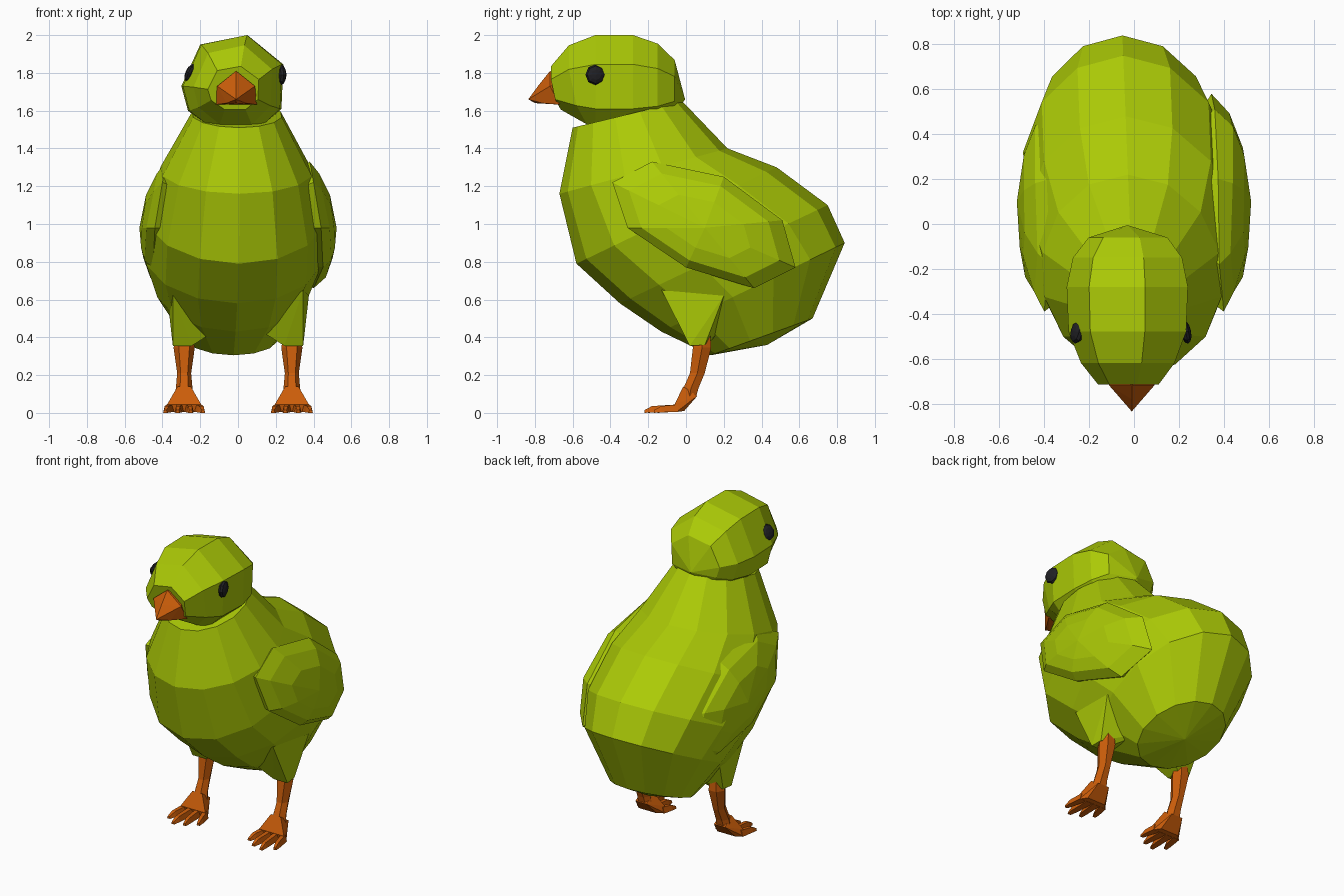
import bpy, bmesh
from math import sin, cos, pi, radians
from mathutils import Vector, Matrix

if "Cube" in bpy.data.objects:
    bpy.data.objects.remove(bpy.data.objects["Cube"])


def material(name, rgb):
    m = bpy.data.materials.new(name)
    m.diffuse_color = (*rgb, 1)
    m.use_nodes = True
    m.node_tree.nodes["Principled BSDF"].inputs["Base Color"].default_value = m.diffuse_color
    return m


GREEN = material("green_down", (0.41, 0.59, 0.002))
ORANGE = material("orange_skin", (0.60, 0.11, 0.003))
BLACK = material("eye_black", (0.015, 0.015, 0.018))


def finish(bm, name, mat):
    bmesh.ops.recalc_face_normals(bm, faces=bm.faces)
    me = bpy.data.meshes.new(name)
    bm.to_mesh(me)
    bm.free()
    me.materials.append(mat)
    ob = bpy.data.objects.new(name, me)
    bpy.context.collection.objects.link(ob)
    return ob


def loft(name, rings, mat, tips=(None, None), xf=None):
    """Skin a list of point rings; each end is closed flat or by a fan to a tip."""
    bm = bmesh.new()
    vs = [[bm.verts.new(p) for p in r] for r in rings]
    n = len(vs[0])
    for a, b in zip(vs, vs[1:]):
        for i in range(n):
            j = (i + 1) % n
            bm.faces.new((a[i], a[j], b[j], b[i]))
    for ring, tip in zip((vs[0], vs[-1]), tips):
        if tip is None:
            bm.faces.new(ring)
        else:
            t = bm.verts.new(tip)
            for i in range(n):
                bm.faces.new((ring[i], ring[(i + 1) % n], t))
    if xf:
        bm.transform(xf)
    return finish(bm, name, mat)


def hull(name, pts, mat):
    bm = bmesh.new()
    for p in pts:
        bm.verts.new(p)
    res = bmesh.ops.convex_hull(bm, input=bm.verts)
    junk = [g for g in res["geom_interior"] if isinstance(g, bmesh.types.BMVert)]
    bmesh.ops.delete(bm, geom=junk, context="VERTS")
    return finish(bm, name, mat)


def slanted(front, back, hw, n):
    """Elliptical ring spanning a front and a back (y, z) point, half width hw."""
    f, b = Vector((0, *front)), Vector((0, *back))
    c, d = (f + b) / 2, (f - b) / 2
    return [c + d * cos(2 * pi * i / n) + Vector((hw * sin(2 * pi * i / n), 0, 0)) for i in range(n)]


# Body: slanted rings from the neck down to the rump, rump swung slightly left
body = [((-0.60, 1.51), (-0.02, 1.65), 0.24),
        ((-0.67, 1.16), (0.22, 1.40), 0.405),
        ((-0.58, 0.79), (0.48, 1.30), 0.475),
        ((-0.35, 0.58), (0.75, 1.10), 0.475),
        ((-0.13, 0.43), (0.84, 0.90), 0.41),
        ((0.13, 0.305), (0.67, 0.50), 0.25)]
swing = Matrix.Translation((-0.018, 0, 0))
swing[0][1] = -0.04
loft("body", [slanted(*r, 14) for r in body], GREEN, (None, (0, 0.43, 0.36)), swing)

# Head: one lopsided octagon scaled along the front-to-back axis, chin drawn back
SECTION = [(-0.20, 1.95), (0.05, 2.0), (0.24, 1.845), (0.23, 1.61),
           (0.10, 1.49), (-0.12, 1.49), (-0.265, 1.60), (-0.30, 1.73)]
stations = [(-0.715, 0.50, 0.45), (-0.62, 0.77, 0.82), (-0.48, 0.97, 1.0),
            (-0.28, 1.0, 1.0), (-0.15, 0.90, 0.85), (-0.06, 0.65, 0.56)]
loft("head", [[(-0.02 + (x + 0.02) * sx, y + (0.55 * max(0, 1.7 - z) * sz if y < -0.55 else 0),
                1.7 + (z - 1.7) * sz) for x, z in SECTION]
              for y, sx, sz in stations], GREEN, (None, (-0.03, -0.005, 1.66)))

# Beak
hull("beak", [(-0.01, -0.72, 1.81), (-0.01, -0.835, 1.66), (-0.01, -0.78, 1.735), (-0.01, -0.8, 1.64)]
     + [(s * x - 0.01, y, z) for s in (1, -1)
        for x, y, z in ((0.10, -0.72, 1.73), (0.11, -0.67, 1.632), (0.05, -0.6, 1.76), (0.05, -0.76, 1.64))],
     ORANGE)

# Eyes
for side, x, roll in (("left", -0.252, 24), ("right", 0.23, 0)):
    bm = bmesh.new()
    bmesh.ops.create_uvsphere(bm, u_segments=8, v_segments=6, radius=0.054)
    bm.transform(Matrix.Translation((x, -0.48, 1.79 if x > 0 else 1.80))
                 @ Matrix.Rotation(radians(12 if x > 0 else -12), 4, "Z") @ Matrix.Rotation(radians(roll), 4, "Y")
                 @ Matrix.Diagonal((0.45, 1, 1, 1)) @ Matrix.Rotation(pi / 2, 4, "Y"))
    finish(bm, side + "_eye", BLACK)

WING = [(0.40, -0.39, 1.22), (0.38, -0.18, 1.33), (0.375, 0.20, 1.25), (0.36, 0.51, 1.02),
        (0.345, 0.58, 0.77), (0.40, 0.36, 0.66), (0.45, 0.0, 0.77), (0.44, -0.31, 0.98)]
INNER = [0.445, 0.43, 0.44, 0.44, 0.425, 0.465, 0.495, 0.485]

for side, s in (("right", 1), ("left", -1)):
    flip = Matrix.Diagonal((s, 1, 1, 1))

    # Wing: outline lying on the body, a raised inner ring and a low crown
    def shrink(k, xs):
        return [(x, 0.1 + (p[1] - 0.1) * k, 0.98 + (p[2] - 0.98) * k) for x, p in zip(xs, WING)]
    loft(side + "_wing",
         [shrink(0.85, [0.3] * 8), WING, shrink(0.82, INNER), shrink(0.5, [x * 0.4 + 0.315 for x in INNER])],
         GREEN, (None, (0.522, 0.1, 0.98)), flip)

    # Feathered thigh
    hull(side + "_thigh", [(s * x, y, z) for x, y, z in (
        (0.345, -0.13, 0.65), (0.375, 0.20, 0.62), (0.08, -0.02, 0.46), (0.10, 0.2, 0.45),
        (0.345, 0.02, 0.355), (0.245, 0.02, 0.355), (0.34, 0.10, 0.36), (0.25, 0.11, 0.36))], GREEN)

    # Shank
    shank = [(0.09, 0.41, 0.045, 0.045), (0.085, 0.345, 0.056, 0.056), (0.06, 0.21, 0.037, 0.045),
             (0.026, 0.13, 0.044, 0.046), (0.02, 0.09, 0.05, 0.04)]
    loft(side + "_shank", [[(0.285 + rx * cos(pi * i / 3), y + ry * sin(pi * i / 3), z) for i in range(6)]
                           for y, z, rx, ry in shank], ORANGE, xf=flip)

    # Foot wedge
    hull(side + "_foot", [(s * (0.285 + k * x), y, z) for k in (1, -1) for x, y, z in (
        (0.04, 0.06, 0.09), (0.035, -0.015, 0.14), (0.10, -0.05, 0.005),
        (0.09, -0.06, 0.045), (0.065, -0.01, 0.01))], ORANGE)

    # Four splayed toes
    for i, (x0, x1, tip) in enumerate(((0.21, 0.185, -0.15), (0.26, 0.25, -0.20),
                                       (0.31, 0.32, -0.22), (0.36, 0.385, -0.17))):
        mid = (x0 + 2 * x1) / 3
        loft(f"{side}_toe_{i + 1}",
             [[(x - w, y, lo), (x + w, y, lo), (x + w * 0.6, y, hi), (x - w * 0.6, y, hi)]
              for x, y, w, lo, hi in ((x0, -0.04, 0.024, 0.005, 0.045),
                                      (mid, tip + 0.04, 0.019, 0.003, 0.036),
                                      (x1, tip, 0.011, 0.0, 0.015))], ORANGE, xf=flip)
